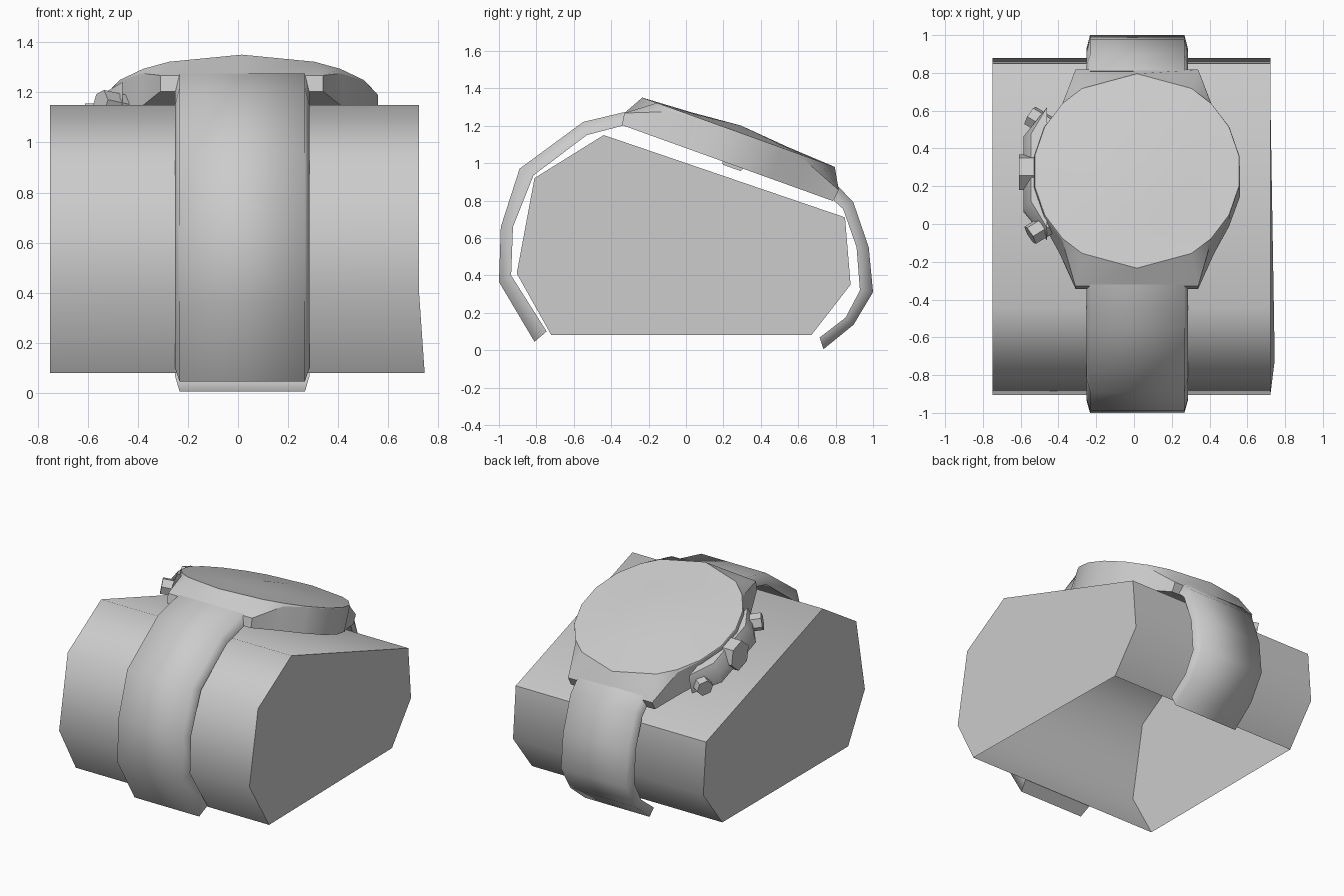
import bpy, bmesh, math
from mathutils import Vector

if "Cube" in bpy.data.objects:
    bpy.data.objects.remove(bpy.data.objects["Cube"])

TILT = math.radians(19.8)
CX, CY, CZ = 0.015, 0.281, 1.165      # centre of the dial rim


def local(x, u, n):
    """Watch space (across, along slope, normal) to world."""
    c, s = math.cos(TILT), math.sin(TILT)
    return Vector((x, CY + u * c + n * s, CZ - u * s + n * c))


def loft(name, rings, angle, cap_start=True, cap_end=True, apex=None):
    """Skin closed rings of points; the end may close to an apex point."""
    bm = bmesh.new()
    vr = [[bm.verts.new(p) for p in r] for r in rings]
    k = len(vr[0])
    for a, b in zip(vr, vr[1:]):
        for i in range(k):
            j = (i + 1) % k
            bm.faces.new((a[i], a[j], b[j], b[i]))
    if cap_start:
        bm.faces.new(vr[0])
    if apex is not None:
        top = bm.verts.new(apex)
        for i in range(k):
            bm.faces.new((vr[-1][i], vr[-1][(i + 1) % k], top))
    elif cap_end:
        bm.faces.new(vr[-1])
    bmesh.ops.recalc_face_normals(bm, faces=bm.faces)
    me = bpy.data.meshes.new(name)
    bm.to_mesh(me)
    bm.free()
    ob = bpy.data.objects.new(name, me)
    bpy.context.collection.objects.link(ob)
    bpy.ops.object.select_all(action='DESELECT')
    ob.select_set(True)
    bpy.context.view_layer.objects.active = ob
    bpy.ops.object.shade_smooth_by_angle(angle=math.radians(angle))
    return ob


# Cushion block, hollow and open underneath
prof = [(-0.72, 0.08), (-0.905, 0.41), (-0.81, 0.92), (-0.44, 1.15),
        (0.85, 0.71), (0.88, 0.35), (0.67, 0.08)]
left = [(-0.75, y, z) for y, z in prof]
right = [(0.745 if i == 0 else 0.722, y, z) for i, (y, z) in enumerate(prof)]
block = loft("cushion_block", [left, right], 62)
bm = bmesh.new()
bm.from_mesh(block.data)
under = [f for f in bm.faces if f.calc_center_median().z < 0.09]
bmesh.ops.delete(bm, geom=under, context='FACES')
bm.to_mesh(block.data)
bm.free()


# Strap halves, slightly narrower on the outside
def strap(name, outer, inner):
    rings = []
    for (yo, zo), (yi, zi) in zip(outer, inner):
        rings.append([(0.017 - 0.268, yi, zi), (0.017 - 0.25, yo, zo),
                      (0.017 + 0.25, yo, zo), (0.017 + 0.268, yi, zi)])
    loft(name, rings, 80)


strap("front_strap",
      [(-0.32, 1.275), (-0.55, 1.22), (-0.89, 0.97), (-0.99, 0.66), (-1.0, 0.365), (-0.81, 0.045)],
      [(-0.32, 1.205), (-0.53, 1.15), (-0.815, 0.935), (-0.925, 0.66), (-0.935, 0.4), (-0.745, 0.1)])
strap("back_strap",
      [(0.81, 0.88), (0.895, 0.79), (0.977, 0.55), (1.0, 0.31), (0.896, 0.136), (0.735, 0.005)],
      [(0.79, 0.80), (0.84, 0.755), (0.912, 0.55), (0.93, 0.32), (0.853, 0.174), (0.714, 0.067)])

# Watch case: quarter table of (angle, lower x, lower u, shoulder drop), mirrored four ways
R = 0.547
quarter = [(0, 0, 0.60, 0.11), (32, 0.325, 0.60, 0.11), (46, 0.41, 0.40, 0.02),
           (63, 0.488, 0.25, 0.005), (81, 0.545, 0.085, 0.005)]
half = [(a, x, -u, d) for a, x, u, d in quarter]
half += [(180 - a, x, u, d) for a, x, u, d in reversed(quarter)]
full = half + [(-a, -x, u, d) for a, x, u, d in reversed(half[1:-1])]
base, shoulder, rim = [], [], []
for a, x, u, d in full:
    t = math.radians(a)
    rx, ru = R * math.sin(t), -R * math.cos(t)
    base.append(local(CX + x, u, -0.175))
    if d > 0.1:
        shoulder.append(local(CX + x, u * 1.015, -d))
    else:
        shoulder.append(local(CX + rx * 1.005, ru * 1.005, -d))
    rim.append(local(CX + rx, ru, 0))
loft("watch_case", [base, shoulder], 35, cap_end=False)

# Bezel and domed dial
mid = [local(CX, 0, 0.03).lerp(p, 0.5) for p in rim]
loft("domed_dial", [shoulder, rim, mid], 40, cap_start=False, apex=local(CX, 0, 0.038))

# Crown guard on the case flank
low = [(-0.46, -0.33), (-0.585, -0.17), (-0.585, 0.23), (-0.46, 0.39)]
high = [(-0.46, -0.31), (-0.545, -0.16), (-0.545, 0.22), (-0.46, 0.37)]
loft("crown_guard", [[local(x, u, -0.17) for x, u in low],
                     [local(x, u, -0.10) for x, u in low],
                     [local(x, u, -0.03) for x, u in high]], 35)


# Crown and push buttons: hexagonal prisms in the watch plane
def hex_knob(name, x, u, n, heading, length, r):
    dx, du = math.cos(heading), math.sin(heading)
    rings = []
    for back in (length, 0):
        rings.append([local(x - dx * back - du * r * math.cos(t),
                            u - du * back + dx * r * math.cos(t),
                            n + r * math.sin(t))
                      for t in (i * math.pi / 3 for i in range(6))])
    loft(name, rings, 30)


hex_knob("crown", -0.61, 0.03, -0.105, math.pi, 0.1, 0.1)
for label, side in (("back", 1), ("front", -1)):
    hex_knob(label + "_push_button", -0.55, 0.02 + side * 0.337, -0.125,
             math.pi - side * math.radians(33), 0.15, 0.057)
